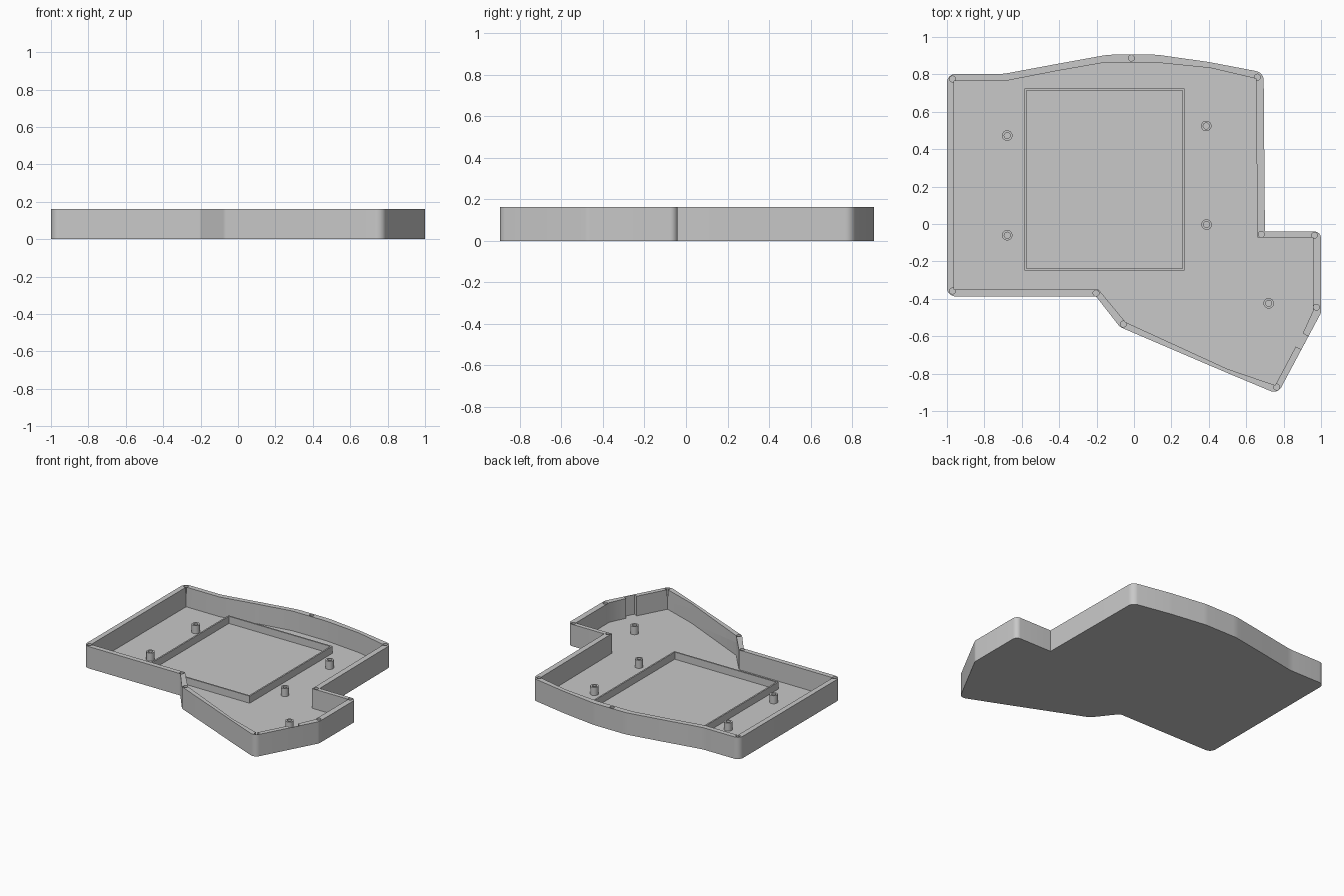
import bpy, bmesh, math
from mathutils import Vector

HEIGHT, FLOOR = 0.162, 0.016

cube = bpy.data.objects.get("Cube")
if cube:
    bpy.data.objects.remove(cube, do_unlink=True)

grey = bpy.data.materials.new("case grey")
grey.use_nodes = True
colour = (0.58, 0.58, 0.58, 1)
grey.diffuse_color = colour
grey.node_tree.nodes["Principled BSDF"].inputs["Base Color"].default_value = colour


def rounded(points, steps=6):
    """Replace each (x, y, radius) corner with a soft arc; radius 0 stays sharp."""
    out = []
    for i, (x, y, r) in enumerate(points):
        p = Vector((x, y))
        if r == 0:
            out.append(p)
            continue
        a = (Vector(points[i - 1][:2]) - p).normalized()
        b = (Vector(points[(i + 1) % len(points)][:2]) - p).normalized()
        half = a.angle(b) / 2
        centre = p + (a + b).normalized() * (r / math.sin(half))
        start = (p + a * (r / math.tan(half)) - centre).normalized()
        end = (p + b * (r / math.tan(half)) - centre).normalized()
        out += [centre + start.lerp(end, k / steps).normalized() * r
                for k in range(steps + 1)]
    return out


def circle(x, y, r, n=24):
    return [Vector((x + r * math.cos(k * math.tau / n),
                    y + r * math.sin(k * math.tau / n))) for k in range(n)]


def rectangle(x0, x1, y0, y1):
    return [Vector(p) for p in ((x0, y0), (x1, y0), (x1, y1), (x0, y1))]


def prisms(name, outlines, z0, z1):
    """Extrude flat outlines into solid prisms in one object."""
    bm = bmesh.new()
    for outline in outlines:
        base = bm.faces.new([bm.verts.new((p.x, p.y, z0)) for p in outline])
        top = bmesh.ops.extrude_face_region(bm, geom=[base])["geom"]
        bmesh.ops.translate(bm, vec=(0, 0, z1 - z0),
                            verts=[v for v in top if isinstance(v, bmesh.types.BMVert)])
    bmesh.ops.recalc_face_normals(bm, faces=bm.faces)
    mesh = bpy.data.meshes.new(name)
    bm.to_mesh(mesh)
    bm.free()
    mesh.materials.append(grey)
    obj = bpy.data.objects.new(name, mesh)
    bpy.context.collection.objects.link(obj)
    return obj


def cut(obj, cutter):
    bpy.context.view_layer.objects.active = obj
    mod = obj.modifiers.new("cut", "BOOLEAN")
    mod.operation, mod.solver, mod.object = "DIFFERENCE", "EXACT", cutter
    bpy.ops.object.modifier_apply(modifier=mod.name)
    bpy.data.objects.remove(cutter, do_unlink=True)


def smooth(obj):
    bpy.ops.object.select_all(action="DESELECT")
    obj.select_set(True)
    bpy.context.view_layer.objects.active = obj
    bpy.ops.object.shade_smooth_by_angle(angle=math.radians(30))


# Tray: outer outline, then the cavity with a connector recess in the thumb wall
outer = [(-1, -0.387, 0.045), (-0.203, -0.387, 0.02), (-0.075, -0.551, 0.05),
         (0.5, -0.797, 0), (0.768, -0.909, 0.045), (1, -0.475, 0.05),
         (1, -0.04, 0.035), (0.7, -0.04, 0), (0.693, 0.81, 0.05),
         (0.4, 0.866, 0.6), (0.125, 0.905, 0.3), (-0.14, 0.905, 0.3),
         (-0.41, 0.856, 0.6), (-0.7, 0.802, 0.3), (-1, 0.802, 0.045)]
inner = [(-0.962, -0.35, 0), (-0.19, -0.35, 0), (-0.045, -0.525, 0),
         (0.5, -0.775, 0), (0.755, -0.862, 0), (0.865, -0.655, 0),
         (0.893, -0.67, 0), (0.93, -0.6, 0), (0.902, -0.585, 0),
         (0.957, -0.465, 0), (0.957, -0.072, 0), (0.66, -0.072, 0),
         (0.652, 0.777, 0), (0.41, 0.834, 0), (0.12, 0.863, 0),
         (-0.158, 0.863, 0), (-0.415, 0.818, 0), (-0.687, 0.765, 0),
         (-0.962, 0.765, 0)]
tray = prisms("tray", [rounded(outer)], 0, HEIGHT)
cut(tray, prisms("cavity", [rounded(inner)], FLOOR, HEIGHT + 0.1))

# Screw holes in the rim
screws = [(-0.97, 0.775), (-0.014, 0.887), (0.66, 0.785), (-0.97, -0.358),
          (-0.203, -0.37), (-0.057, -0.535), (0.763, -0.872), (0.975, -0.445),
          (0.965, -0.06), (0.681, -0.055)]
cut(tray, prisms("screw_holes", [circle(x, y, 0.016) for x, y in screws],
                 HEIGHT - 0.05, HEIGHT + 0.1))
smooth(tray)

# Low retaining frame on the floor
frame = prisms("retaining_frame", [rectangle(-0.585, 0.27, -0.249, 0.724)],
               FLOOR - 0.005, FLOOR + 0.053)
cut(frame, prisms("frame_opening", [rectangle(-0.574, 0.259, -0.238, 0.713)], 0, 0.2))

# Hollow standoffs
posts = [(-0.678, 0.473), (0.386, 0.524), (-0.678, -0.06), (0.388, -0.003), (0.72, -0.424)]
standoffs = prisms("standoffs", [circle(x, y, 0.028) for x, y in posts],
                   FLOOR - 0.005, FLOOR + 0.06)
cut(standoffs, prisms("standoff_holes", [circle(x, y, 0.016) for x, y in posts],
                      FLOOR + 0.001, 0.2))
smooth(standoffs)
